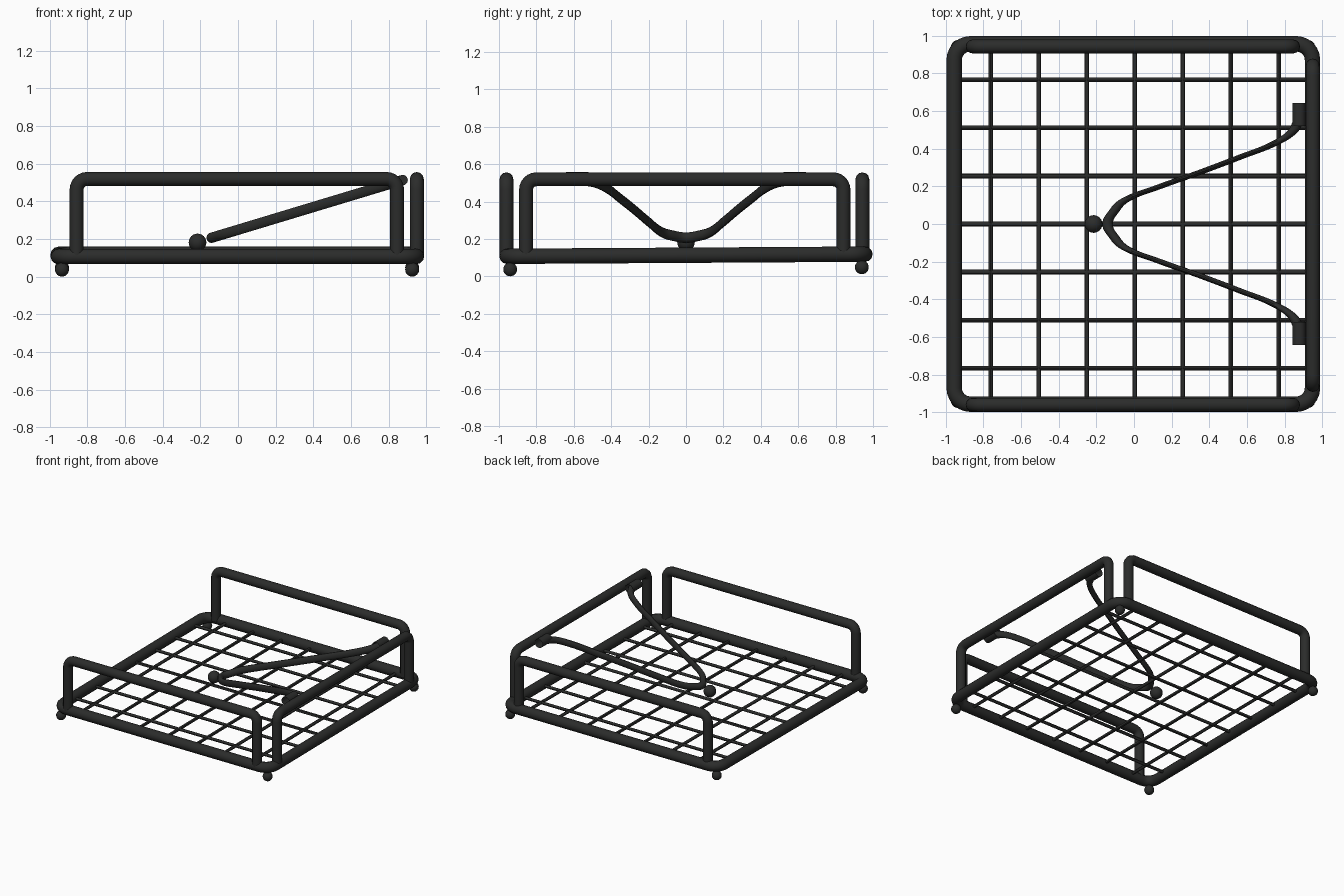
import bpy, math
from mathutils import Vector

if "Cube" in bpy.data.objects:
    bpy.data.objects.remove(bpy.data.objects["Cube"])

black = bpy.data.materials.new("matte_black_metal")
black.diffuse_color = (0.024, 0.025, 0.024, 1)
black.use_nodes = True
black.node_tree.nodes["Principled BSDF"].inputs["Base Color"].default_value = black.diffuse_color


def finish(ob, name):
    ob.name = name
    ob.data.materials.clear()
    ob.data.materials.append(black)
    bpy.ops.object.select_all(action='DESELECT')
    ob.select_set(True)
    bpy.context.view_layer.objects.active = ob
    bpy.ops.object.shade_smooth_by_angle(angle=math.radians(45))
    return ob


def tube(name, pts, r, closed=False, smooth=False, scale_y=1, res=4, caps=True):
    """Sweep a round section along points; scale_y flattens the finished tube."""
    cu = bpy.data.curves.new(name, 'CURVE')
    cu.dimensions = '3D'
    cu.bevel_depth, cu.bevel_resolution = r, res
    cu.use_fill_caps = caps
    sp = cu.splines.new('BEZIER' if smooth else 'POLY')
    target = sp.bezier_points if smooth else sp.points
    target.add(len(pts) - 1)
    for p, q in zip(target, pts):
        if smooth:
            p.co = (q[0], q[1] / scale_y, q[2])
            p.handle_left_type = p.handle_right_type = 'AUTO'
        else:
            p.co = (*q, 1)
    sp.use_cyclic_u = closed
    ob = bpy.data.objects.new(name, cu)
    bpy.context.collection.objects.link(ob)
    bpy.ops.object.select_all(action='DESELECT')
    ob.select_set(True)
    bpy.context.view_layer.objects.active = ob
    bpy.ops.object.convert(target='MESH')
    ob = bpy.context.view_layer.objects.active
    for v in ob.data.vertices:
        v.co.y *= scale_y
    return finish(ob, name)


def fillet(pts, radius, closed=False, n=6):
    """Round the corners of a polyline."""
    pts = [Vector(p) for p in pts]
    out = []
    for i, p in enumerate(pts):
        if not closed and i in (0, len(pts) - 1):
            out.append(p)
            continue
        a = (pts[i - 1] - p).normalized()
        b = (pts[(i + 1) % len(pts)] - p).normalized()
        c = p + (a + b) * radius
        for k in range(n + 1):
            t = k / n * math.pi / 2
            out.append(c - b * radius * math.cos(t) - a * radius * math.sin(t))
    return out


def ball(name, loc, r):
    bpy.ops.mesh.primitive_uv_sphere_add(segments=24, ring_count=12, radius=r, location=loc)
    finish(bpy.context.object, name)


def base_z(y):
    return 0.113 + 0.006 * y  # base leans up very slightly to the rear


# Base frame
X0, X1, Y = -0.955, 0.948, 0.957
tube("base_frame", fillet([(x, y, base_z(y)) for x, y in
     ((X0, -Y), (X1, -Y), (X1, Y), (X0, Y))], 0.085, True), 0.041, closed=True)

# Wire grid
for i in range(-3, 4):
    p = i * 0.255
    tube("grid_wire_lengthwise", [(p + 0.004, -Y, base_z(-Y)), (p + 0.004, Y, base_z(Y))], 0.012, res=2)
    tube("grid_wire_crosswise", [(X0, p, base_z(p)), (X1, p, base_z(p))], 0.012, res=2)

# Raised rails: front, back and right side
TOP = 0.519
for name, y in (("front_rail", -0.96), ("back_rail", 0.943)):
    tube(name, fillet([(-0.857, y, 0.113), (-0.857, y, TOP), (0.845, y, TOP), (0.845, y, 0.113)], 0.055), 0.037)
tube("right_rail", fillet([(0.95, -0.855, 0.113), (0.95, -0.855, TOP),
     (0.95, 0.842, TOP), (0.95, 0.842, 0.113)], 0.055), 0.037)

# Ball feet
for x in (-0.935, 0.925):
    for y in (-0.94, 0.94):
        ball("foot", (x, y, 0.043 + 0.006 * y), 0.037)

# Holding arm: flattened rod bent into a V, with a ball at its tip
half = [(-0.105, 0.07), (-0.05, 0.125), (0.14, 0.2), (0.354, 0.276),
        (0.568, 0.357), (0.73, 0.42), (0.836, 0.485), (0.875, 0.55)]
flat = [(x, -y) for x, y in reversed(half)] + [(-0.14, 0)] + half
tube("holding_arm", [(x, y, 0.207 + 0.302 * (x + 0.14)) for x, y in flat],
     0.028, smooth=True, scale_y=0.4)
ball("arm_tip_ball", (-0.215, 0, 0.182), 0.047)

# Open hinge sleeves beside the right rail
for s in (-1, 1):
    tube("hinge_sleeve", [(0.877, s * 0.52, 0.522), (0.877, s * 0.642, 0.522)], 0.036, caps=False)
